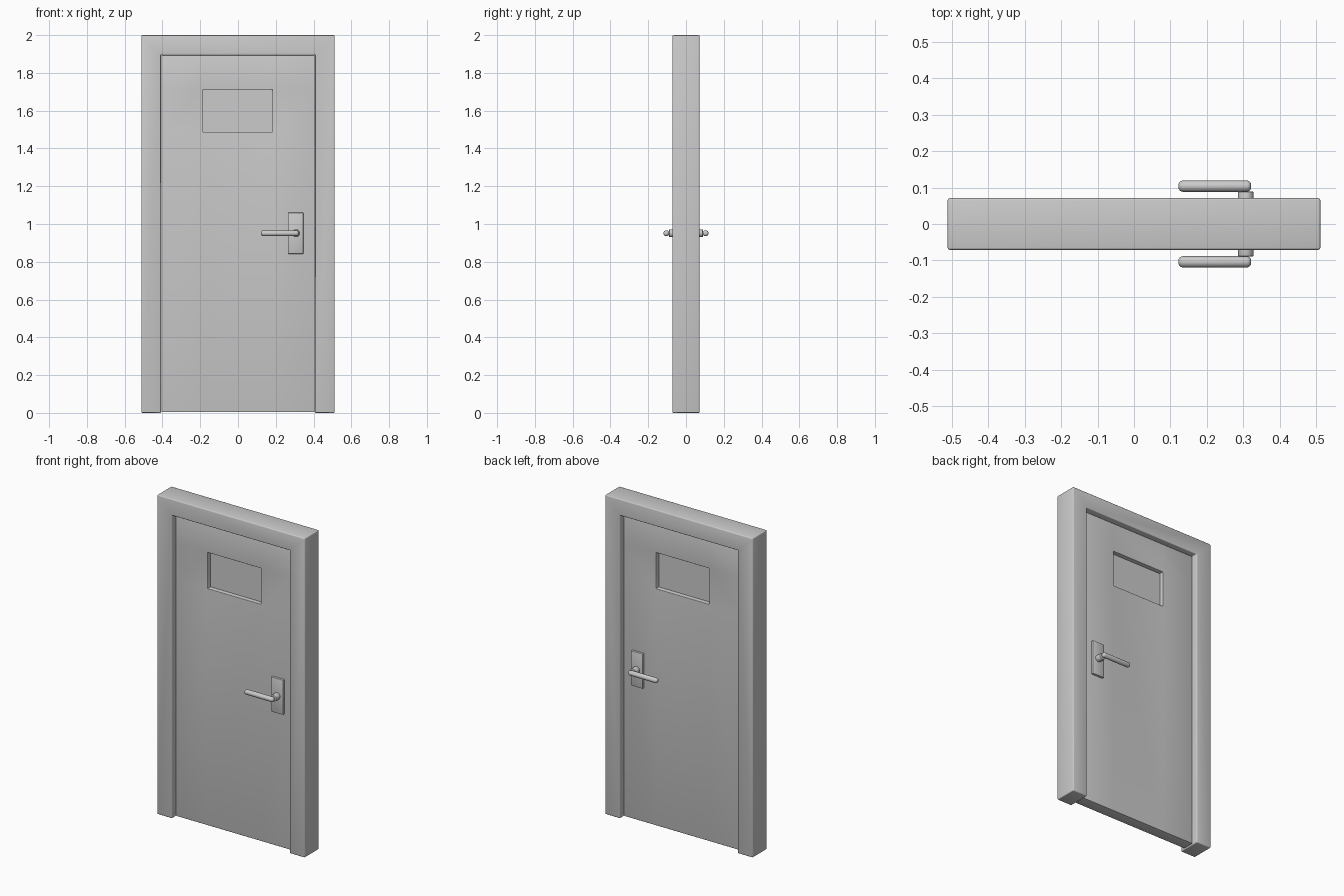
import bpy, bmesh, math
from mathutils import Matrix

if "Cube" in bpy.data.objects:
    bpy.data.objects.remove(bpy.data.objects["Cube"])

grey = bpy.data.materials.new("light_grey")
grey.diffuse_color = (0.6, 0.6, 0.6, 1)
grey.use_nodes = True
grey.node_tree.nodes["Principled BSDF"].inputs["Base Color"].default_value = grey.diffuse_color


def finish(ob, bevel=0, segments=3, angle=35):
    """Give an object its colour, rounded edges and smooth shading."""
    ob.data.materials.append(grey)
    bpy.ops.object.select_all(action='DESELECT')
    ob.select_set(True)
    bpy.context.view_layer.objects.active = ob
    if bevel:
        mod = ob.modifiers.new("round_edges", 'BEVEL')
        mod.width, mod.segments = bevel, segments
        mod.limit_method, mod.angle_limit = 'ANGLE', math.radians(40)
        for m in list(ob.modifiers):
            bpy.ops.object.modifier_apply(modifier=m.name)
    bpy.ops.object.shade_smooth_by_angle(angle=math.radians(angle))
    return ob


def new_object(name, mesh):
    ob = bpy.data.objects.new(name, mesh)
    bpy.context.collection.objects.link(ob)
    return ob


def slab(name, points, quads, depth, bevel):
    """Flat xz faces thickened evenly about y = 0."""
    mesh = bpy.data.meshes.new(name)
    mesh.from_pydata([(x, 0, z) for x, z in points], [], quads)
    ob = new_object(name, mesh)
    mod = ob.modifiers.new("thickness", 'SOLIDIFY')
    mod.thickness, mod.offset = depth, 0
    return finish(ob, bevel)


def box(name, x0, x1, y0, y1, z0, z1, bevel):
    bm = bmesh.new()
    size = Matrix.Diagonal((x1 - x0, y1 - y0, z1 - z0, 1))
    mid = Matrix.Translation(((x0 + x1) / 2, (y0 + y1) / 2, (z0 + z1) / 2))
    bmesh.ops.create_cube(bm, size=1, matrix=mid @ size)
    mesh = bpy.data.meshes.new(name)
    bm.to_mesh(mesh)
    bm.free()
    return finish(new_object(name, mesh), bevel, 2)


def rod(name, radius, length, centre, axis, bevel, segments):
    """Round bar along an axis with rounded ends."""
    bm = bmesh.new()
    turn = Matrix.Rotation(math.pi / 2, 4, 'Y' if axis == 'X' else 'X')
    bmesh.ops.create_cone(bm, cap_ends=True, segments=24, radius1=radius,
                          radius2=radius, depth=length,
                          matrix=Matrix.Translation(centre) @ turn)
    mesh = bpy.data.meshes.new(name)
    bm.to_mesh(mesh)
    bm.free()
    return finish(new_object(name, mesh), bevel, segments)


# Door frame: two jambs and a head, mitred at the top corners
slab("door_frame",
     [(-.512, 0), (-.408, 0), (-.408, 1.897), (-.512, 2),
      (.512, 0), (.408, 0), (.408, 1.897), (.512, 2)],
     [(0, 1, 2, 3), (3, 2, 6, 7), (7, 6, 5, 4)], 0.142, 0.006)

# Door leaf: a grid of panels with the window opening left out
xs, zs = (-.405, -.185, .182, .405), (.004, 1.487, 1.712, 1.894)
slab("door_leaf", [(x, z) for z in zs for x in xs],
     [(r * 4 + c, r * 4 + c + 1, r * 4 + c + 5, r * 4 + c + 4)
      for r in range(3) for c in range(3) if (r, c) != (1, 1)], 0.072, 0.003)

# Recessed window pane
box("window_pane", -.187, .184, -.008, .008, 1.485, 1.714, 0)

# Lever handle set on both faces
for side, label in ((-1, "front"), (1, "back")):
    near, far = sorted((side * .03, side * .05))
    box(label + "_handle_plate", .265, .346, near, far, .842, 1.06, .003)
    rod(label + "_handle_boss", .021, .054, (.307, side * .062, .951), 'Y', .002, 2)
    rod(label + "_handle_lever", .0155, .2, (.222, side * .104, .951), 'X', .0125, 4)
